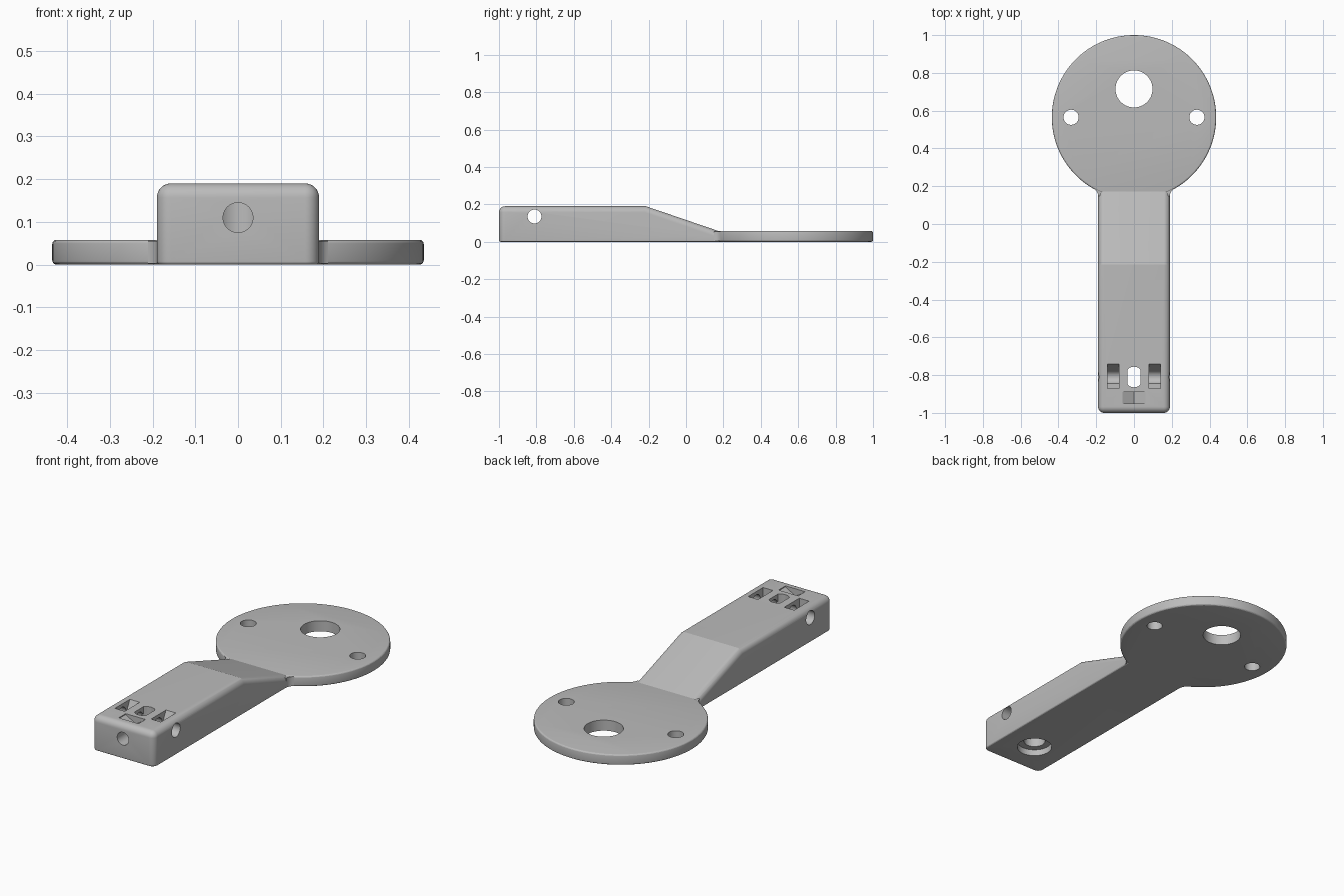
import bpy, bmesh
from math import radians, sin, cos, atan2, pi

if "Cube" in bpy.data.objects:
    bpy.data.objects.remove(bpy.data.objects["Cube"])

grey = bpy.data.materials.new("satin grey")
grey.use_nodes = True
grey.diffuse_color = (0.5, 0.5, 0.5, 1)
grey.node_tree.nodes["Principled BSDF"].inputs["Base Color"].default_value = (0.5, 0.5, 0.5, 1)


def to_object(name, bm):
    bmesh.ops.recalc_face_normals(bm, faces=bm.faces)
    mesh = bpy.data.meshes.new(name)
    bm.to_mesh(mesh)
    bm.free()
    mesh.materials.append(grey)
    obj = bpy.data.objects.new(name, mesh)
    bpy.context.collection.objects.link(obj)
    return obj


def prism(points, axis, lo, hi):
    """Extrude a 2D outline: (y, z) along x, (x, z) along y, (x, y) along z."""
    place = {"x": lambda a, b: (lo, a, b),
             "y": lambda a, b: (a, lo, b),
             "z": lambda a, b: (a, b, lo)}[axis]
    bm = bmesh.new()
    face = bm.faces.new([bm.verts.new(place(a, b)) for a, b in points])
    grown = bmesh.ops.extrude_face_region(bm, geom=[face])["geom"]
    shift = [(hi - lo) * (axis == k) for k in "xyz"]
    bmesh.ops.translate(bm, vec=shift,
                        verts=[v for v in grown if isinstance(v, bmesh.types.BMVert)])
    return bm


def circle(a, b, r, n=48):
    return [(a + r * cos(2 * pi * i / n), b + r * sin(2 * pi * i / n)) for i in range(n)]


def round_edges(bm, rule, size, segments):
    edges = [e for e in bm.edges if rule(*[v.co for v in e.verts])]
    bmesh.ops.bevel(bm, geom=edges, offset=size, segments=segments,
                    profile=0.5, affect="EDGES")


def combine(target, other, operation):
    other.hide_render = True
    mod = target.modifiers.new("combine", "BOOLEAN")
    mod.operation = operation
    mod.solver = "EXACT"
    mod.object = other
    bpy.context.view_layer.objects.active = target
    bpy.ops.object.modifier_apply(modifier=mod.name)
    bpy.data.objects.remove(other)


# Handle arm: wedge-ended side profile with rounded edges
arm = prism([(-1, 0), (-1, 0.19), (-0.215, 0.19), (0.21, 0.045), (0.21, 0)], "x", -0.19, 0.19)
round_edges(arm, lambda p, q: (p.y < -0.99 and q.y < -0.99 and max(p.z, q.z) > 0.1)
            or (abs(p.x - q.x) < 0.01 and min(p.z, q.z) > 0.02), 0.033, 8)
round_edges(arm, lambda p, q: max(p.z, q.z) < 0.001 and min(p.y, q.y) < 0.2, 0.008, 4)
body = to_object("handle_with_disc", arm)

# Round disc with softened rims
CY, R = 0.565, 0.435
disc = prism(circle(0, CY, R, 128), "z", 0, 0.058)
round_edges(disc, lambda p, q: abs(p.z - q.z) < 0.001, 0.01, 4)
combine(body, to_object("disc", disc), "UNION")

# Concave fillets where the arm meets the disc
for side in (-1, 1):
    r, cx = 0.04, 0.23
    cy = CY - ((R + r) ** 2 - cx ** 2) ** 0.5
    end = atan2(CY - cy, -cx)
    arc = [pi + (end - pi) * i / 8 for i in range(9)]
    outline = [(0.15, cy)] + [(cx + r * cos(t), cy + r * sin(t)) for t in arc] + [(0.15, 0.22)]
    fillet = prism([(side * x, y) for x, y in outline], "z", 0.003, 0.055)
    combine(body, to_object("neck_fillet", fillet), "UNION")

# Holes through the disc
cuts = [prism(circle(0, 0.715, 0.098, 64), "z", -0.1, 0.3)]
cuts += [prism(circle(s * 0.333, CY, 0.04), "z", -0.1, 0.3) for s in (-1, 1)]

# Counterbore and shaft hole underneath, opening into a slot on top
HY = -0.81
cuts.append(prism(circle(0, HY, 0.09, 64), "z", -0.1, 0.035))
cuts.append(prism(circle(0, HY, 0.055), "z", -0.1, 0.15))
cuts.append(prism([(max(-0.035, min(0.035, x)), y) for x, y in circle(0, HY, 0.055, 16)
                   if abs(x) < 0.04], "z", 0.1, 0.3))

# Cross bore and front bore
cuts.append(prism(circle(HY, 0.135, 0.037), "x", -0.3, 0.3))
cuts.append(prism(circle(0, 0.11, 0.035), "y", -1.1, HY))

# Top pockets: ramped pair and a V-floored front pocket
for s in (-1, 1):
    cuts.append(prism([(-0.87, 0.25), (-0.87, 0.12), (-0.775, 0.12), (-0.74, 0.19), (-0.74, 0.25)],
                      "x", s * 0.11 - 0.03, s * 0.11 + 0.03))
cuts.append(prism([(-0.06, 0.25), (-0.06, 0.185), (0, 0.15), (0.06, 0.185), (0.06, 0.25)],
                  "y", -0.95, -0.89))

for cut in cuts:
    combine(body, to_object("cutter", cut), "DIFFERENCE")

# Smooth rounded surfaces, crisp hole rims
bpy.ops.object.select_all(action="DESELECT")
body.select_set(True)
bpy.context.view_layer.objects.active = body
bpy.ops.object.shade_smooth_by_angle(angle=radians(15))
